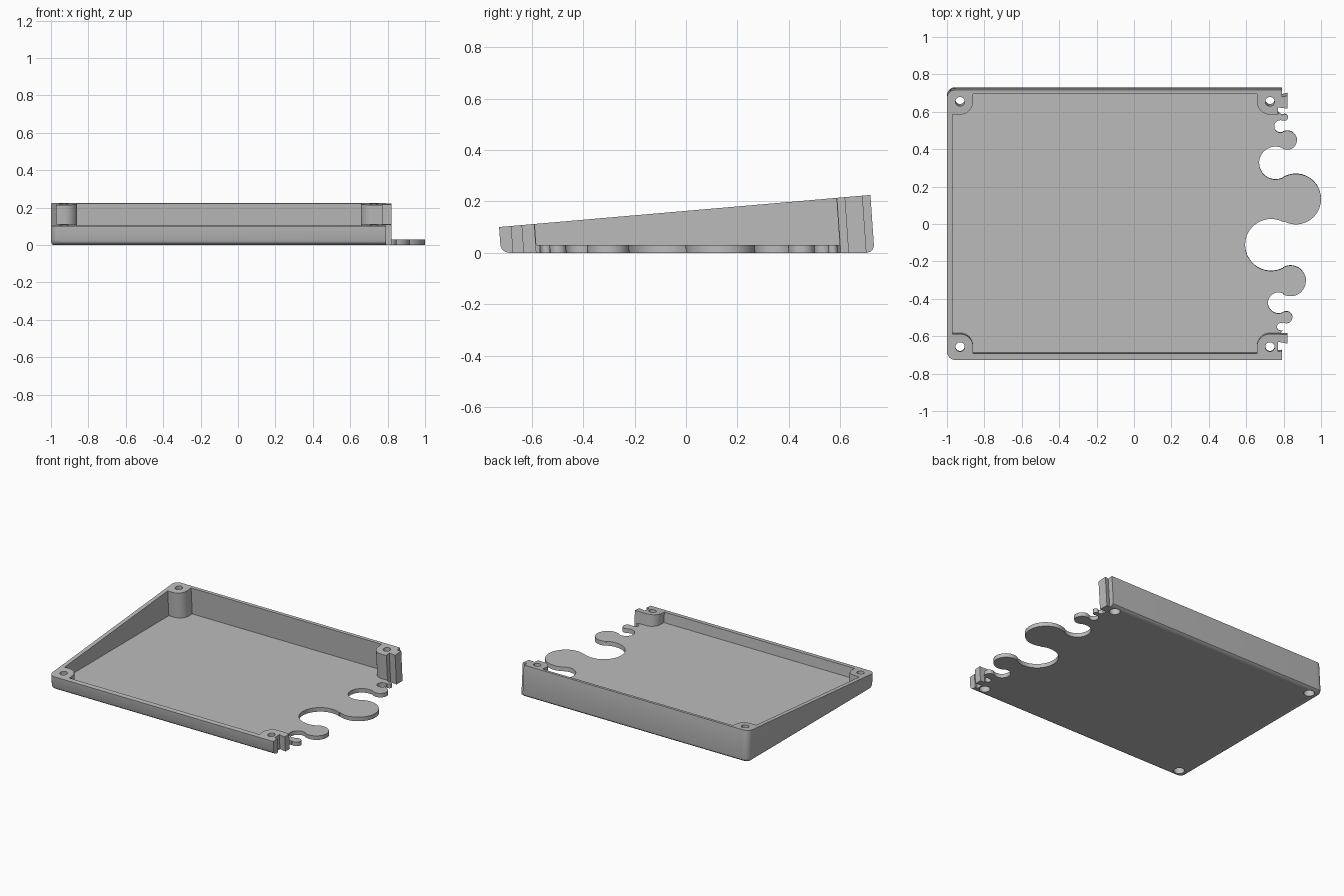
import bpy
import bmesh
from math import sin, cos, atan2, radians, tau, hypot

cube = bpy.data.objects.get("Cube")
if cube:
    bpy.data.objects.remove(cube, do_unlink=True)

LEAN = 0.07                    # walls lean towards the front as they rise
FRONT, BACK, END = -0.72, 0.733, 0.79
FLOOR = 0.03


def arc(cx, cy, rx, ry, start, stop, steps=10):
    """Points along an elliptical arc, angles in radians."""
    angles = [start + (stop - start) * i / steps for i in range(steps + 1)]
    return [(cx + rx * cos(a), cy + ry * sin(a)) for a in angles]


def deg_arc(cx, cy, r, start, stop):
    return arc(cx, cy, r, r, radians(start), radians(stop))


def jigsaw_edge():
    """Chain of touching circles, alternately notch and knob, front to back."""
    circles = [(0.785, -0.548, 0.021), (0.815, -0.497, 0.032),
               (0.772, -0.42, 0.056), (0.837, -0.302, 0.082),
               (0.733, -0.11, 0.139), (0.865, 0.135, 0.135),
               (0.757, 0.328, 0.088), (0.82, 0.45, 0.051),
               (0.783, 0.524, 0.033), (0.805, 0.572, 0.018)]
    ends = [(0.80, -0.58)] + [c[:2] for c in circles] + [(0.785, 0.59)]
    points = []
    for i, (x, y, r) in enumerate(circles):
        (px, py), (nx, ny) = ends[i], ends[i + 2]
        start, stop = atan2(py - y, px - x), atan2(ny - y, nx - x)
        if i % 2:
            stop = start + (stop - start) % tau      # knob
        else:
            stop = start - (start - stop) % tau      # notch
        points += arc(x, y, r, r, start, stop, 28)
    return points


def body_outline(inset):
    r = 0.045
    rx, ry = r - 0.4 * inset, r - inset
    front_tongue = [(END, -0.672), (0.77, -0.675), (0.77, -0.622), (END, -0.626),
                    (0.82, -0.632), (0.82, -0.582), (0.785, -0.582)]
    back_tongue = [(0.77, 0.602), (0.77, 0.638), (END, 0.636),
                   (0.82, 0.632), (0.82, 0.702), (END, 0.695)]
    return (arc(-1 + r, FRONT + r, rx, ry, radians(180), radians(270), 8)
            + [(END, FRONT + inset)] + front_tongue + jigsaw_edge()
            + back_tongue + [(END, BACK - inset)]
            + arc(-1 + r, BACK - r, rx, ry, radians(90), radians(180), 8))


def top_height(y):
    """Height of the sloping rim above a base position y."""
    return (0.163 + 0.0863 * y) / (1 + 0.0863 * LEAN)


def loft(name, rings):
    """Solid through a list of (outline, height function) levels."""
    bm = bmesh.new()
    levels = []
    for outline, height in rings:
        levels.append([bm.verts.new((x, y - LEAN * height(y), height(y)))
                       for x, y in outline])
    count = len(levels[0])
    for low, high in zip(levels, levels[1:]):
        for i in range(count):
            j = (i + 1) % count
            bm.faces.new((low[i], low[j], high[j], high[i]))
    bm.faces.new(levels[0][::-1])
    bm.faces.new(levels[-1])
    bmesh.ops.recalc_face_normals(bm, faces=bm.faces)
    mesh = bpy.data.meshes.new(name)
    bm.to_mesh(mesh)
    bm.free()
    obj = bpy.data.objects.new(name, mesh)
    bpy.context.collection.objects.link(obj)
    return obj


def flat(z):
    return lambda y: z


def cut(target, cutter):
    cutter.hide_render = True
    mod = target.modifiers.new("cut", 'BOOLEAN')
    mod.operation = 'DIFFERENCE'
    mod.solver = 'EXACT'
    mod.object = cutter
    bpy.context.view_layer.objects.active = target
    bpy.ops.object.modifier_apply(modifier=mod.name)
    bpy.data.objects.remove(cutter, do_unlink=True)


# Wedge-shaped tray with rounded lower edge and interlocking end
tray = loft("case_tray", [
    (body_outline(0.030), flat(0.0)),
    (body_outline(0.016), flat(0.004)),
    (body_outline(0.005), flat(0.013)),
    (body_outline(0.0), flat(0.028)),
    (body_outline(0.0), top_height)])

material = bpy.data.materials.new("plain_grey")
material.use_nodes = True
grey = (0.5, 0.5, 0.5, 1.0)
material.diffuse_color = grey
material.node_tree.nodes["Principled BSDF"].inputs["Base Color"].default_value = grey
tray.data.materials.append(material)

# Inner cavity, leaving four rounded corner bosses and an open end
LEFT_X, RIGHT_X, FRONT_Y, BACK_Y, BOSS = -0.93, 0.727, -0.65, 0.67, 0.07
cavity_outline = (
    [(1.1, FRONT_Y + BOSS)] + deg_arc(RIGHT_X, FRONT_Y, BOSS, 90, 180)
    + [(RIGHT_X - BOSS, -0.685), (LEFT_X + BOSS, -0.685)]
    + deg_arc(LEFT_X, FRONT_Y, BOSS, 0, 90)
    + [(-0.97, FRONT_Y + BOSS), (-0.97, BACK_Y - BOSS)]
    + deg_arc(LEFT_X, BACK_Y, BOSS, 270, 360)
    + [(LEFT_X + BOSS, 0.71), (RIGHT_X - BOSS, 0.71)]
    + deg_arc(RIGHT_X, BACK_Y, BOSS, 180, 270) + [(1.1, BACK_Y - BOSS)])
cut(tray, loft("cavity_cutter", [(cavity_outline, flat(FLOOR)),
                                 (cavity_outline, flat(0.4))]))

# Screw holes with a wider recess underneath
for x in (LEFT_X, RIGHT_X):
    for y in (FRONT_Y, BACK_Y):
        for radius, top in ((0.036, 0.05), (0.025, 0.4)):
            ring = deg_arc(x, y, radius, 0, 360)[:-1]
            ring = arc(x, y, radius, radius, 0, tau, 24)[:-1]
            cut(tray, loft("hole_cutter", [(ring, flat(-0.05)), (ring, flat(top))]))

# Smooth curves with crisp edges
bpy.ops.object.select_all(action='DESELECT')
tray.select_set(True)
bpy.context.view_layer.objects.active = tray
bpy.ops.object.shade_smooth_by_angle(angle=radians(30))
